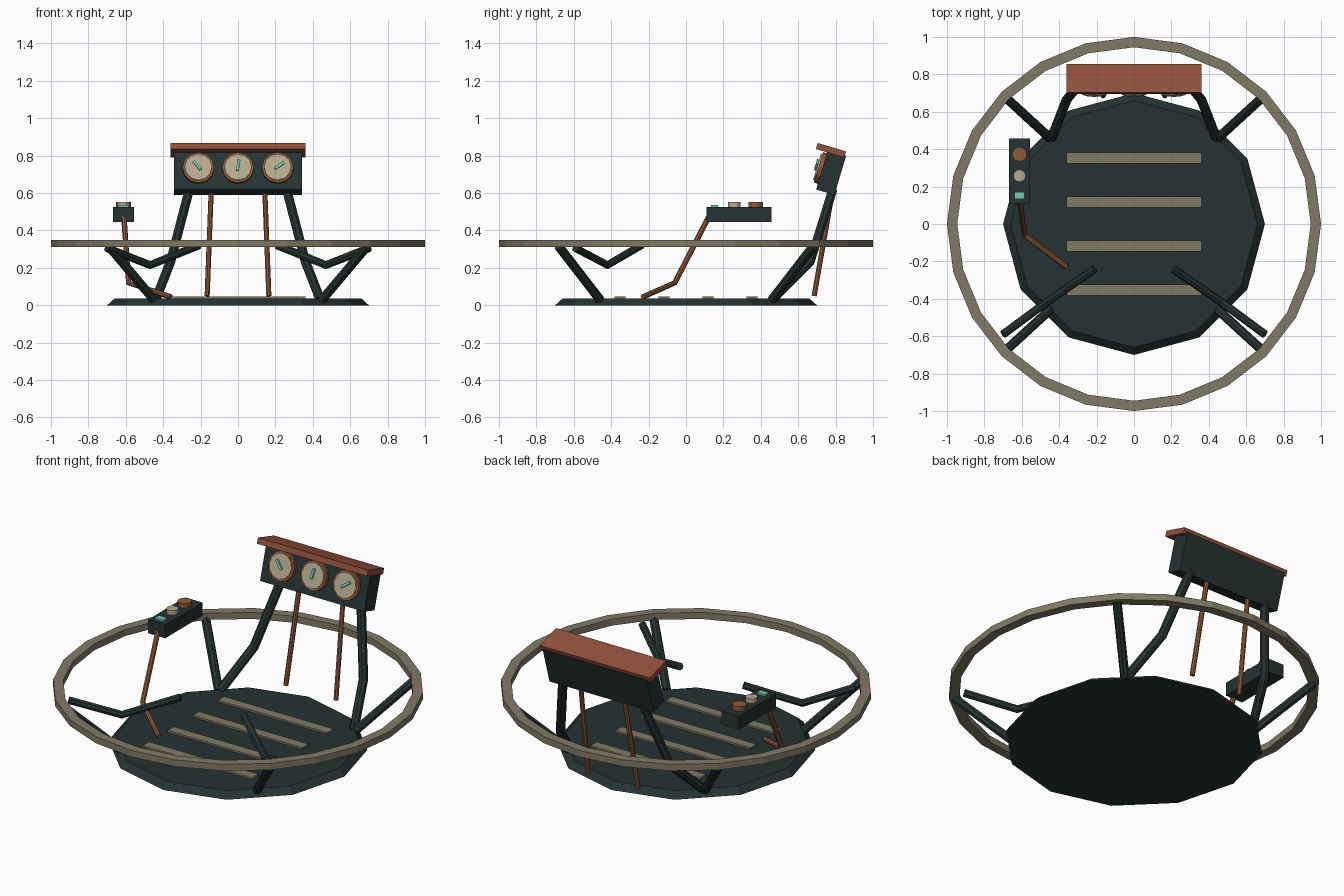
import bpy, bmesh, math
from mathutils import Matrix, Vector

cube = bpy.data.objects.get("Cube")
if cube:
    bpy.data.objects.remove(cube, do_unlink=True)


def material(name, rgb):
    mat = bpy.data.materials.new(name)
    mat.use_nodes = True
    mat.diffuse_color = (*rgb, 1)
    mat.node_tree.nodes["Principled BSDF"].inputs["Base Color"].default_value = (*rgb, 1)
    return mat


DARK = material("dark steel", (0.019, 0.032, 0.032))
WOOD = material("grey wood", (0.22, 0.195, 0.135))
RED = material("red leather", (0.28, 0.08, 0.045))
COPPER = material("copper", (0.28, 0.105, 0.04))
CREAM = material("cream", (0.47, 0.41, 0.28))
TEAL = material("teal glow", (0.16, 0.6, 0.45))
IDENTITY = Matrix.Identity(4)


def add_mesh(name, bm, mat, matrix=IDENTITY):
    bmesh.ops.recalc_face_normals(bm, faces=bm.faces)
    mesh = bpy.data.meshes.new(name)
    bm.to_mesh(mesh)
    bm.free()
    mesh.materials.append(mat)
    obj = bpy.data.objects.new(name, mesh)
    obj.matrix_world = matrix
    bpy.context.collection.objects.link(obj)
    return obj


def box(name, centre, size, mat, matrix=IDENTITY):
    bm = bmesh.new()
    bmesh.ops.create_cube(bm, size=1)
    bmesh.ops.scale(bm, vec=size, verts=bm.verts)
    return add_mesh(name, bm, mat, matrix @ Matrix.Translation(centre))


def disc(name, centre, radius, depth, mat, matrix=IDENTITY, sides=12, top=None):
    bm = bmesh.new()
    bmesh.ops.create_cone(bm, cap_ends=True, segments=sides, radius1=radius,
                          radius2=top or radius, depth=depth)
    return add_mesh(name, bm, mat, matrix @ Matrix.Translation(centre))


def tube(name, points, radius, mat):
    """Faceted bent tube following the points."""
    curve = bpy.data.curves.new(name, 'CURVE')
    curve.dimensions = '3D'
    curve.bevel_depth = radius
    curve.bevel_resolution = 2
    curve.use_fill_caps = True
    spline = curve.splines.new('POLY')
    spline.points.add(len(points) - 1)
    for p, co in zip(spline.points, points):
        p.co = (*co, 1)
    spline.use_smooth = False
    curve.materials.append(mat)
    obj = bpy.data.objects.new(name, curve)
    bpy.context.collection.objects.link(obj)
    bpy.ops.object.select_all(action='DESELECT')
    obj.select_set(True)
    bpy.context.view_layer.objects.active = obj
    bpy.ops.object.convert(target='MESH')


# Floor dish with slats
disc("floor", (0, 0, 0.018), 0.7, 0.036, DARK, top=0.66)
for i in range(4):
    box(f"floor_slat_{i + 1}", (0, 0.353 - i * 0.235, 0.038), (0.72, 0.058, 0.018), WOOD)

# Hoop rail: a rectangular section spun round the centre
bm = bmesh.new()
section = [bm.verts.new((r, 0, z)) for r, z in
           ((0.945, 0.311), (1, 0.311), (1, 0.35), (0.945, 0.35))]
edges = [bm.edges.new((section[i], section[(i + 1) % 4])) for i in range(4)]
bmesh.ops.spin(bm, geom=section + edges, cent=(0, 0, 0), axis=(0, 0, 1),
               angle=math.tau, steps=24, use_merge=True)
bmesh.ops.remove_doubles(bm, verts=bm.verts, dist=0.0001)
add_mesh("hoop_rail", bm, WOOD)

# Struts, arm bars, console legs and rods on both sides
for side, sx in (("left", 1), ("right", -1)):
    for end, sy in (("front", -1), ("back", 1)):
        tube(f"{side}_{end}_strut",
             [(sx * 0.45, sy * 0.46, 0.03), (sx * 0.69, sy * 0.68, 0.315)], 0.025, DARK)
    tube(f"{side}_arm_bar", [(sx * 0.7, -0.59, 0.305), (sx * 0.47, -0.42, 0.215),
                             (sx * 0.21, -0.24, 0.32)], 0.022, DARK)
    tube(f"{side}_console_leg", [(sx * 0.44, 0.46, 0.03), (sx * 0.36, 0.665, 0.235),
                                 (sx * 0.26, 0.785, 0.62)], 0.026, DARK)
    tube(f"{side}_console_rod", [(sx * 0.165, 0.685, 0.05), (sx * 0.143, 0.785, 0.62)],
         0.014, COPPER)

# Tilted console with hood
console = Matrix.Translation((0, 0.775, 0.71)) @ Matrix.Rotation(-0.29, 4, 'X')
box("console", (0, 0.001, 0), (0.685, 0.102, 0.22), DARK, console)
box("console_hood", (0, -0.034, 0.114), (0.724, 0.158, 0.034), RED, console)

# Gauges, each with bezel, face and needle
for i, turn in enumerate((-40, 8, 55)):
    hub = console @ Matrix.Translation(((i - 1) * 0.212, -0.05, 0.007)) \
        @ Matrix.Rotation(math.pi / 2, 4, 'X')
    disc(f"gauge_bezel_{i + 1}", (0, 0, 0.01), 0.085, 0.024, COPPER, hub)
    disc(f"gauge_face_{i + 1}", (0, 0, 0.02), 0.073, 0.02, CREAM, hub)
    box(f"gauge_needle_{i + 1}", (0, 0.01, 0.035), (0.014, 0.06, 0.012), TEAL,
        hub @ Matrix.Rotation(math.radians(-turn), 4, 'Z'))

# Side control box on a bent arm
box("control_box", (-0.612, 0.283, 0.485), (0.114, 0.348, 0.08), DARK)
disc("copper_knob", (-0.612, 0.373, 0.536), 0.039, 0.032, COPPER)
disc("cream_knob", (-0.612, 0.258, 0.536), 0.033, 0.032, CREAM)
box("control_light", (-0.612, 0.152, 0.528), (0.054, 0.036, 0.016), TEAL)
tube("control_arm", [(-0.61, 0.12, 0.47), (-0.585, -0.06, 0.12), (-0.36, -0.23, 0.045)],
     0.015, COPPER)
